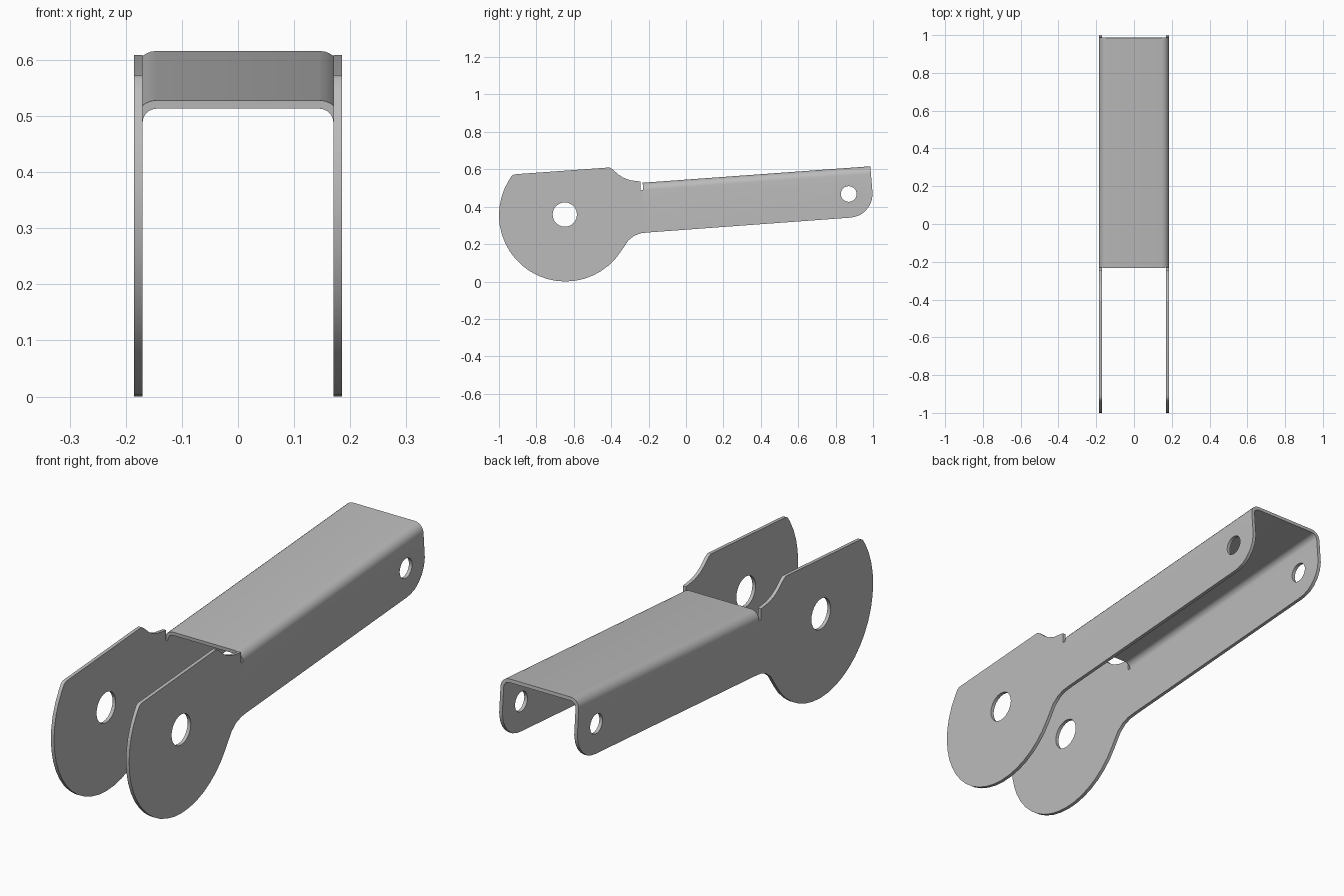
import bpy
import bmesh
from math import cos, sin, radians
from mathutils import Vector

cube = bpy.data.objects.get("Cube")
if cube:
    bpy.data.objects.remove(cube)

HALF_WIDTH, SHEET, BEND = 0.185, 0.015, 0.04


def arc(cy, cz, r, start, end, steps):
    angles = [radians(start + (end - start) * i / steps) for i in range(steps + 1)]
    return [Vector((0, cy + r * cos(a), cz + r * sin(a))) for a in angles]


def points(*pairs):
    return [Vector((0, y, z)) for y, z in pairs]


# Sloping top line of the channel, and the line where the bend meets the sides
top_front, top_back = points((-0.232, 0.528), (0.986, 0.616))
along = (top_back - top_front).normalized()
normal = Vector((0, -along.z, along.y))
seam = [top_front - normal * BEND, top_back - normal * BEND]

# Side plate outline: seam, rounded tail, underside, round lobe, ear and notch
outline = seam + points(
    (0.998, 0.465), (0.992, 0.43), (0.978, 0.4), (0.957, 0.375),
    (0.93, 0.355), (0.9, 0.345), (0.872, 0.341),
    (-0.206, 0.262), (-0.24, 0.258), (-0.275, 0.246), (-0.308, 0.22))
outline += arc(-0.645, 0.355, 0.355, -33, -212, 22)
outline += points(
    (-0.93, 0.567), (-0.92, 0.572), (-0.906, 0.574), (-0.42, 0.609),
    (-0.408, 0.609), (-0.396, 0.602), (-0.36, 0.571), (-0.335, 0.555),
    (-0.3, 0.542), (-0.243, 0.534), (-0.243, 0.488))
holes = [arc(-0.648, 0.358, 0.065, 0, 345, 23), arc(0.87, 0.468, 0.042, 0, 345, 23)]

bm = bmesh.new()


def add_side_plate(x, thickness):
    edges = []
    for loop in [outline] + holes:
        verts = [bm.verts.new((x, p.y, p.z)) for p in loop]
        edges += [bm.edges.new((v, verts[i - 1])) for i, v in enumerate(verts)]
    filled = bmesh.ops.triangle_fill(bm, edges=edges, use_beauty=True)["geom"]
    faces = [f for f in filled if isinstance(f, bmesh.types.BMFace)]
    grown = bmesh.ops.extrude_face_region(bm, geom=faces, use_keep_orig=True)["geom"]
    moved = [v for v in grown if isinstance(v, bmesh.types.BMVert)]
    bmesh.ops.translate(bm, verts=moved, vec=(thickness, 0, 0))


def on_seam(v):
    return any(abs(v.co.y - s.y) + abs(v.co.z - s.z) < 1e-5 for s in seam)


add_side_plate(HALF_WIDTH, -SHEET)
add_side_plate(-HALF_WIDTH, SHEET)
# Open the plates along the seam so that the bend runs straight into them
bmesh.ops.delete(bm, geom=[f for f in bm.faces if all(on_seam(v) for v in f.verts)],
                 context="FACES")


# Folded top: paired outer and inner section points swept along the slope
def section(radius, steps=6):
    half = arc(HALF_WIDTH - BEND, -BEND, radius, 0, 90, steps)
    return [(p.y, p.z) for p in half] + [(-p.y, p.z) for p in reversed(half)]


rings = []
for origin in (top_front, top_back):
    for radius in (BEND, BEND - SHEET):
        rings.append([bm.verts.new(origin + normal * h + Vector((x, 0, 0)))
                      for x, h in section(radius)])
outer_f, inner_f, outer_b, inner_b = rings
for a, b in ((outer_f, outer_b), (outer_b, inner_b), (inner_b, inner_f), (inner_f, outer_f)):
    for i in range(len(a) - 1):
        bm.faces.new((a[i], a[i + 1], b[i + 1], b[i]))

bmesh.ops.remove_doubles(bm, verts=bm.verts, dist=1e-4)
bmesh.ops.recalc_face_normals(bm, faces=bm.faces)
mesh = bpy.data.meshes.new("folded_bracket")
bm.to_mesh(mesh)
bm.free()

# Plain grey sheet metal
grey = bpy.data.materials.new("sheet_grey")
grey.use_nodes = True
colour = (0.5, 0.5, 0.5, 1)
grey.diffuse_color = colour
grey.node_tree.nodes["Principled BSDF"].inputs["Base Color"].default_value = colour
mesh.materials.append(grey)

bracket = bpy.data.objects.new("folded_bracket", mesh)
bpy.context.collection.objects.link(bracket)
bpy.context.view_layer.objects.active = bracket
bracket.select_set(True)
bpy.ops.object.shade_smooth_by_angle(angle=radians(30))
